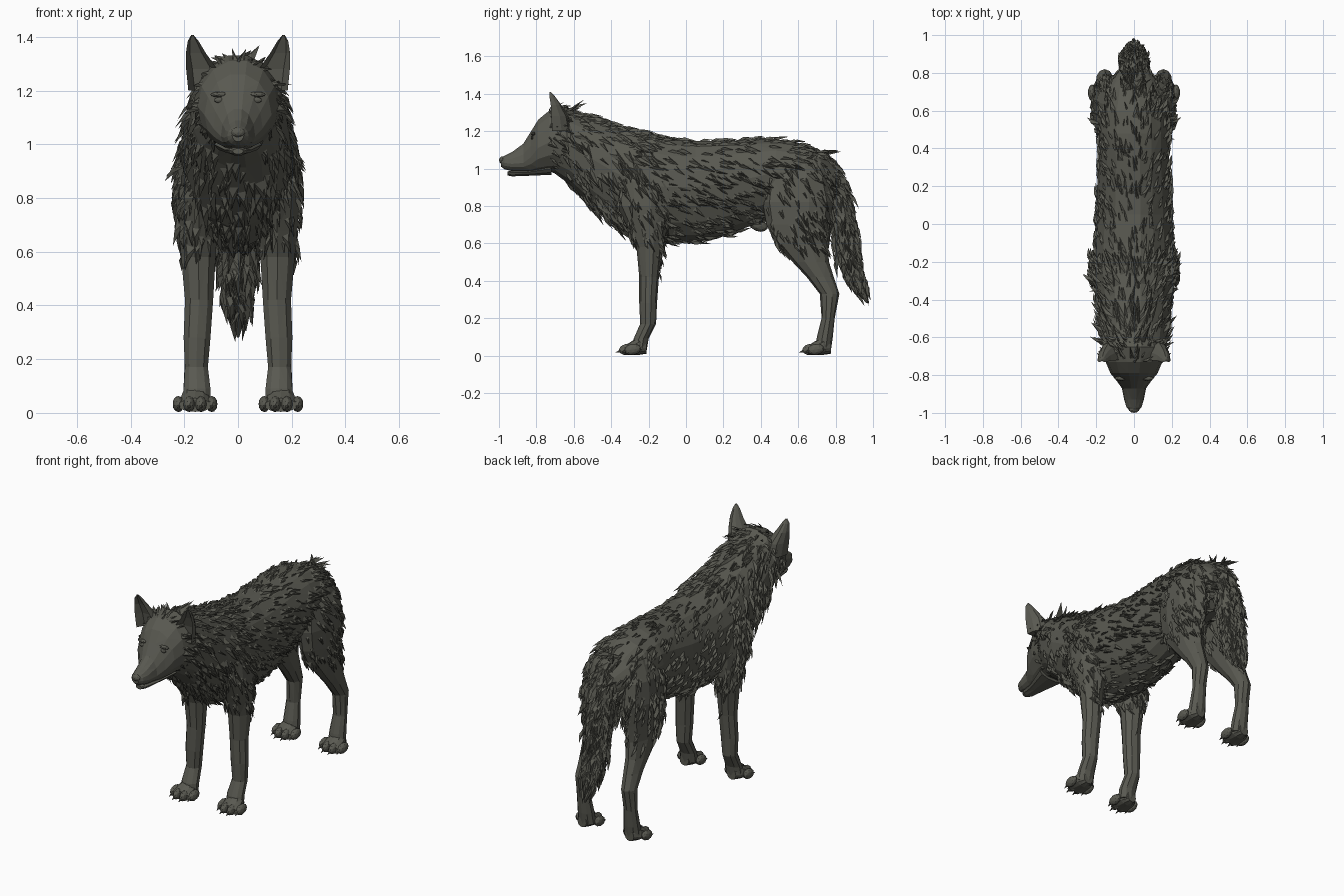
import bpy, bmesh, random
from math import cos, sin, pi
from mathutils import Vector, Matrix
from mathutils.bvhtree import BVHTree

random.seed(4)
cube = bpy.data.objects.get("Cube")
if cube:
    bpy.data.objects.remove(cube)

fur_mat = bpy.data.materials.new("dark_grey_fur")
fur_mat.use_nodes = True
COLOUR = (0.1, 0.1, 0.082, 1)
fur_mat.diffuse_color = COLOUR
fur_mat.node_tree.nodes["Principled BSDF"].inputs["Base Color"].default_value = COLOUR


def finish(name, bm):
    bmesh.ops.recalc_face_normals(bm, faces=bm.faces)
    mesh = bpy.data.meshes.new(name)
    bm.to_mesh(mesh)
    bm.free()
    mesh.materials.append(fur_mat)
    obj = bpy.data.objects.new(name, mesh)
    bpy.context.collection.objects.link(obj)
    return obj


def skin(name, rings):
    """Joins rings of points into a closed flat-faced tube."""
    bm = bmesh.new()
    loops = [[bm.verts.new(p) for p in ring] for ring in rings]
    n = len(loops[0])
    for a, b in zip(loops, loops[1:]):
        for i in range(n):
            j = (i + 1) % n
            bm.faces.new((a[i], a[j], b[j], b[i]))
    bm.faces.new(loops[0])
    bm.faces.new(loops[-1])
    bmesh.ops.triangulate(bm, faces=bm.faces)
    return finish(name, bm)


def body_loft(name, sections, x=0, sides=16):
    """Sections across y: (y, top, widest height, bottom, half width)."""
    rings = []
    for y, top, mid, bot, w in sections:
        ring = []
        for i in range(sides):
            c, s = cos(2 * pi * i / sides), sin(2 * pi * i / sides)
            ring.append((x + w * c, y, mid + s * (top - mid if s > 0 else mid - bot)))
        rings.append(ring)
    return skin(name, rings)


def limb_loft(name, sections, side=1, sides=10):
    """Sections across z: (z, inner x, outer x, front y, back y)."""
    rings = []
    for z, x0, x1, y0, y1 in sections:
        ring = []
        for i in range(sides):
            a = 2 * pi * (i + 0.5) / sides
            ring.append((side * ((x0 + x1) / 2 + (x1 - x0) / 2 * cos(a)),
                         (y0 + y1) / 2 + (y1 - y0) / 2 * sin(a), z))
        rings.append(ring)
    return skin(name, rings)


def blob(name, centre, size, turn=0):
    bm = bmesh.new()
    bmesh.ops.create_icosphere(bm, subdivisions=2, radius=1)
    bm.transform(Matrix.Translation(centre) @ Matrix.Rotation(turn, 4, "X")
                 @ Matrix.Diagonal((*size, 1)))
    return finish(name, bm)


def fur(name, coat, count, length, flow, keep=lambda p: True, lift=0.2):
    """Scatters pointed locks over a part, lying along the flow direction."""
    mesh = coat.data
    tris = [[mesh.vertices[i].co for i in f.vertices] for f in mesh.polygons]
    normals = [f.normal for f in mesh.polygons]
    picks = random.choices(range(len(tris)), [f.area for f in mesh.polygons], k=count)
    bm = bmesh.new()
    for k in picks:
        u, v = random.random(), random.random()
        if u + v > 1:
            u, v = 1 - u, 1 - v
        a, b, c = tris[k]
        p, n = a + (b - a) * u + (c - a) * v, normals[k]
        if not keep(p):
            continue
        d = Vector(flow(p)) + Vector([random.uniform(-0.3, 0.3) for _ in range(3)])
        d = d - n * d.dot(n)
        if d.length < 0.2:
            continue
        d.normalize()
        s = d.cross(n)
        size = length * random.uniform(0.6, 1.3)
        w = size * random.uniform(0.12, 0.25)
        l, r, ridge, tip = [bm.verts.new(q) for q in (
            p - s * w - n * 0.008, p + s * w - n * 0.008,
            p + d * size * 0.45 + n * size * 0.16,
            p + d * size + n * size * lift * random.uniform(0.3, 1))]
        for f in ((l, ridge, tip), (r, tip, ridge), (l, r, ridge), (l, tip, r)):
            bm.faces.new(f)
    return finish(name, bm)


# Torso and neck
torso = body_loft("torso", [
    (-0.70, 1.28, 1.13, 0.97, 0.13), (-0.62, 1.31, 1.13, 0.91, 0.175),
    (-0.50, 1.275, 1.05, 0.79, 0.19), (-0.38, 1.235, 0.98, 0.69, 0.20),
    (-0.25, 1.20, 0.92, 0.62, 0.215), (-0.10, 1.165, 0.90, 0.605, 0.21),
    (0.05, 1.15, 0.90, 0.605, 0.20), (0.20, 1.15, 0.92, 0.64, 0.195),
    (0.35, 1.16, 0.95, 0.69, 0.185), (0.48, 1.16, 0.98, 0.75, 0.185),
    (0.60, 1.14, 0.98, 0.76, 0.18), (0.72, 1.085, 0.96, 0.78, 0.15),
    (0.80, 1.02, 0.93, 0.82, 0.09)], sides=18)

# Head, jaw and nose
head = body_loft("head", [
    (-0.99, 1.06, 1.035, 1.01, 0.022), (-0.97, 1.07, 1.03, 0.995, 0.04),
    (-0.93, 1.09, 1.025, 0.985, 0.052), (-0.87, 1.135, 1.03, 0.98, 0.064),
    (-0.83, 1.20, 1.06, 0.975, 0.092), (-0.79, 1.265, 1.11, 0.975, 0.125),
    (-0.73, 1.315, 1.14, 0.98, 0.15), (-0.65, 1.335, 1.16, 0.97, 0.165),
    (-0.57, 1.29, 1.15, 1.00, 0.15)], sides=14)
body_loft("lower_jaw", [
    (-0.955, 0.985, 0.975, 0.963, 0.02), (-0.93, 0.99, 0.98, 0.957, 0.036),
    (-0.85, 0.99, 0.98, 0.96, 0.05), (-0.72, 1.02, 1.0, 0.965, 0.09)], sides=10)
blob("nose", (0, -0.982, 1.045), (0.028, 0.018, 0.02))

head_tree = BVHTree.FromPolygons([v.co for v in head.data.vertices],
                                 [tuple(p.vertices) for p in head.data.polygons])


def ear(name, side):
    """Pointed ear with a hollow front."""
    rings = []
    for z, x, y, w, depth in ((1.2, 0.125, -0.665, 0.06, 0.05), (1.28, 0.135, -0.675, 0.058, 0.045),
                              (1.34, 0.157, -0.695, 0.037, 0.028), (1.385, 0.167, -0.715, 0.02, 0.015),
                              (1.408, 0.17, -0.725, 0.004, 0.004)):
        ring = [(side * (x + w * cos(pi * i / 6)), y - depth + 2 * depth * sin(pi * i / 6), z)
                for i in range(7)]
        ring += [(side * (x + w * k), y - depth * 0.1, z) for k in (-0.6, 0, 0.6)]
        rings.append(ring)
    return skin(name, rings)


def toe(name, x, y, side):
    blob(name, (side * x, y, 0.033), (0.022, 0.045, 0.03), 0.15)
    limb = bmesh.new()
    bmesh.ops.create_cone(limb, segments=6, radius1=0.009, radius2=0.001, depth=0.035)
    limb.transform(Matrix.Translation((side * x, y - 0.045, 0.022)) @ Matrix.Rotation(1.9, 4, "X"))
    finish(name + "_claw", limb)


def paw(name, x, front, back, side):
    w = 0.062
    body_loft(name, [(front + 0.05, 0.055, 0.025, 0.004, w), (front + 0.09, 0.08, 0.03, 0.004, w),
                     (back - 0.04, 0.11, 0.035, 0.004, 0.055), (back, 0.08, 0.04, 0.01, 0.03)],
              x=side * x, sides=12)
    for i, (dx, dy) in enumerate(((-0.062, 0.03), (-0.022, 0), (0.022, 0), (0.062, 0.03))):
        toe(f"{name}_toe_{i + 1}", x + dx, front + 0.06 + dy, side)


for label, side in (("left", 1), ("right", -1)):
    ear(label + "_ear", side)

    # Eye and brow
    hit, normal, _, _ = head_tree.ray_cast(Vector((side * 0.07, -1.2, 1.165)), Vector((0, 1, 0)))
    blob(label + "_eye", hit, (0.02, 0.007, 0.011))
    blob(label + "_brow", hit + Vector((0, 0.006, 0.021)), (0.034, 0.012, 0.01))

    # Front leg with shoulder
    front = limb_loft(label + "_front_leg", [
        (1.05, 0.08, 0.17, -0.34, -0.16), (0.93, 0.07, 0.225, -0.38, -0.10),
        (0.80, 0.06, 0.235, -0.37, -0.09), (0.68, 0.065, 0.225, -0.31, -0.10),
        (0.58, 0.08, 0.215, -0.265, -0.125), (0.42, 0.09, 0.20, -0.25, -0.145),
        (0.28, 0.10, 0.205, -0.25, -0.155), (0.17, 0.11, 0.20, -0.245, -0.16),
        (0.09, 0.10, 0.205, -0.28, -0.20), (0.03, 0.10, 0.21, -0.29, -0.21)], side)
    paw(label + "_front_paw", 0.16, -0.375, -0.21, side)

    # Hind leg with thigh
    hind = limb_loft(label + "_hind_leg", [
        (1.06, 0.06, 0.15, 0.50, 0.70), (0.95, 0.05, 0.205, 0.43, 0.76),
        (0.82, 0.05, 0.22, 0.41, 0.79), (0.70, 0.06, 0.215, 0.43, 0.77),
        (0.60, 0.075, 0.21, 0.48, 0.755), (0.50, 0.09, 0.205, 0.57, 0.765),
        (0.42, 0.10, 0.20, 0.645, 0.79), (0.33, 0.11, 0.20, 0.715, 0.82),
        (0.20, 0.115, 0.20, 0.725, 0.795), (0.10, 0.105, 0.205, 0.70, 0.785),
        (0.03, 0.10, 0.21, 0.69, 0.775)], side)
    paw(label + "_hind_paw", 0.16, 0.605, 0.775, side)

    # Shoulder, elbow and thigh fur
    fur(label + "_shoulder_fur", front, 300, 0.085, lambda p: (0, 0.5, -1), lambda p: p.z > 0.62)
    fur(label + "_elbow_fur", front, 160, 0.07, lambda p: (0, 0.6, -1),
        lambda p: 0.45 < p.z < 0.66 and p.y > -0.17)
    fur(label + "_thigh_fur", hind, 260, 0.08, lambda p: (0, 0.6, -1), lambda p: p.z > 0.58, 0.12)

# Tail
tail = limb_loft("tail", [
    (1.08, -0.06, 0.06, 0.64, 0.76), (1.0, -0.06, 0.06, 0.70, 0.82),
    (0.88, -0.065, 0.065, 0.75, 0.87), (0.70, -0.07, 0.07, 0.78, 0.905),
    (0.54, -0.068, 0.068, 0.80, 0.93), (0.43, -0.05, 0.05, 0.85, 0.95),
    (0.34, -0.025, 0.025, 0.91, 0.965), (0.28, -0.004, 0.004, 0.965, 0.98)])
fur("tail_fur", tail, 380, 0.1, lambda p: (0, 0.3, -1), lambda p: p.z > 0.36, 0.14)

# Body coat, mane and cheeks
fur("body_fur", torso, 1100, 0.08, lambda p: (0, 1, -0.5), lambda p: p.y > -0.3, 0.14)
fur("mane_fur", torso, 1300, 0.1, lambda p: (0, 0.75, -1), lambda p: -0.66 < p.y < -0.2, 0.25)
fur("cheek_fur", head, 420, 0.075, lambda p: (p.x * 2, 1, -0.7), lambda p: p.y > -0.74, 0.3)

# Underside detail
blob("groin_tuft", (0, 0.385, 0.70), (0.03, 0.055, 0.035), -0.4)
